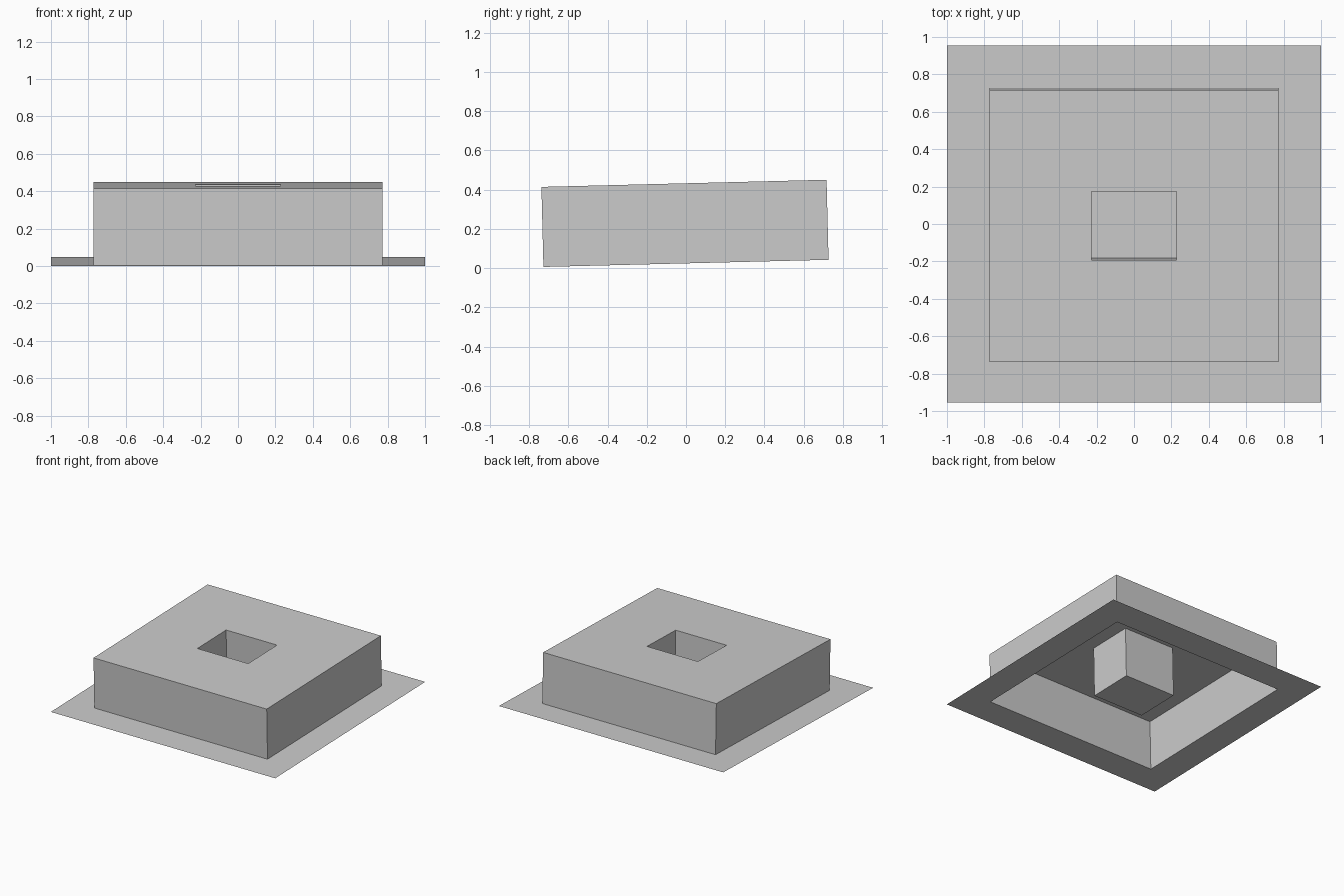
import bpy, bmesh
from mathutils import Matrix
from math import sin

if "Cube" in bpy.data.objects:
    bpy.data.objects.remove(bpy.data.objects["Cube"])

TILT = 0.025            # the whole tray leans up slightly toward the back
HEIGHT = 0.408
FLANGE = (1.0, 0.955)   # half sizes in x and y
BODY = (0.772, 0.727)
POCKET = (0.227, 0.183)

grey = bpy.data.materials.new("plain grey")
grey.use_nodes = True
colour = (0.6, 0.6, 0.6, 1)
grey.diffuse_color = colour
grey.node_tree.nodes["Principled BSDF"].inputs["Base Color"].default_value = colour

place = Matrix.Translation((0, 0, FLANGE[1] * sin(TILT))) @ Matrix.Rotation(TILT, 4, "X")


def sheet(name, rings, capped=False):
    """Thin sheet joining rectangular rings (half sizes, z), listed from inner to outer."""
    bm = bmesh.new()
    loops = [[bm.verts.new((sx * hx, sy * hy, z))
              for sx, sy in ((-1, -1), (1, -1), (1, 1), (-1, 1))]
             for (hx, hy), z in rings]
    if capped:
        bm.faces.new(loops[0])
    for inner, outer in zip(loops, loops[1:]):
        for i in range(4):
            j = (i + 1) % 4
            bm.faces.new((inner[j], inner[i], outer[i], outer[j]))
    bm.transform(place)
    mesh = bpy.data.meshes.new(name)
    bm.to_mesh(mesh)
    bm.free()
    mesh.materials.append(grey)
    obj = bpy.data.objects.new(name, mesh)
    bpy.context.collection.objects.link(obj)
    return obj


# Flat rim around the open underside
sheet("flange", [(BODY, 0), (FLANGE, 0)])
# Top with a square opening, and the four outer walls
sheet("raised_body", [(POCKET, HEIGHT), (BODY, HEIGHT), (BODY, 0)])
# Closed pocket hanging from the opening down to the rim level
sheet("center_pocket", [(POCKET, 0), (POCKET, HEIGHT)], capped=True)
